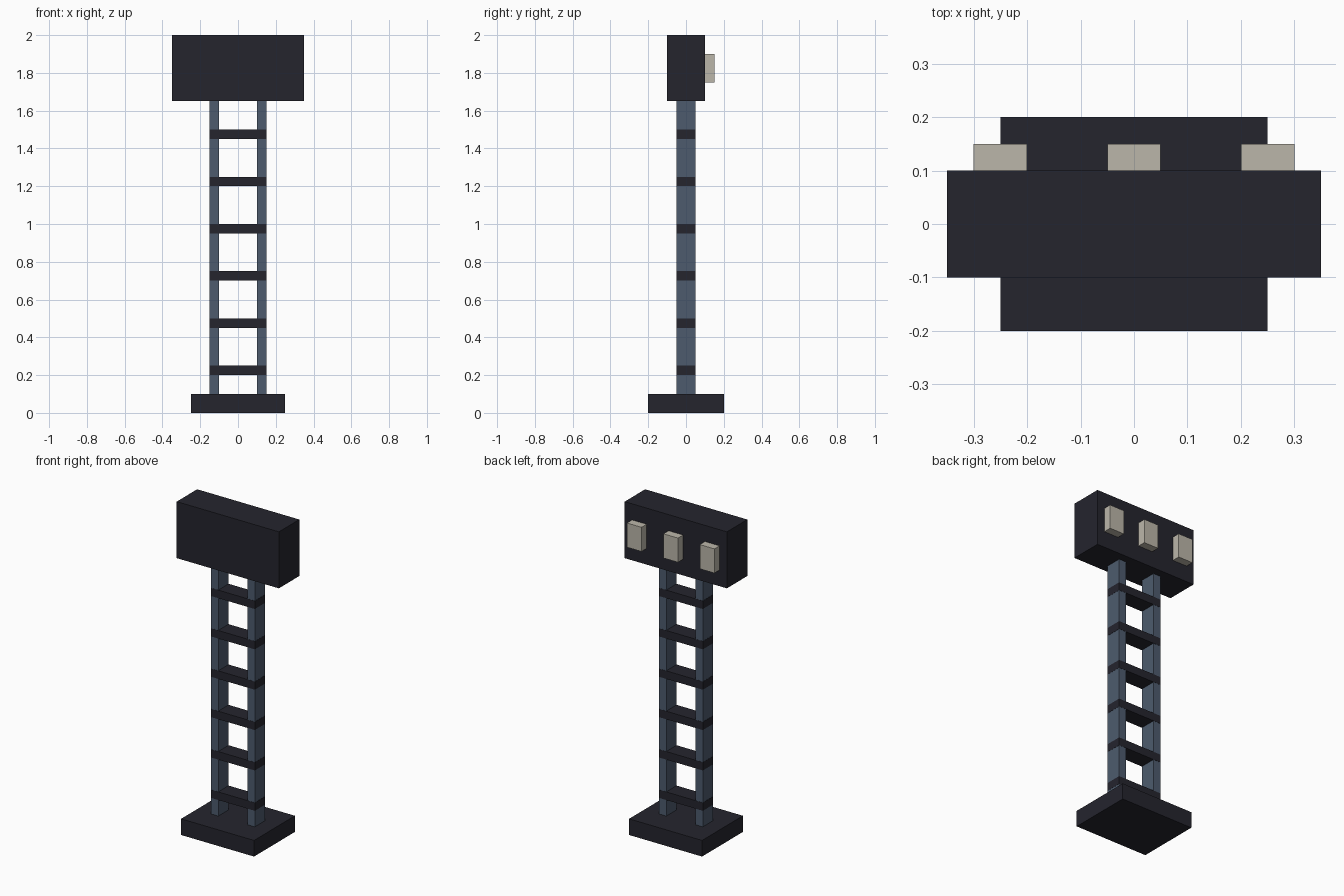
import bpy

old = bpy.data.objects.get("Cube")
if old:
    bpy.data.objects.remove(old, do_unlink=True)


def material(name, rgb):
    mat = bpy.data.materials.new(name)
    mat.use_nodes = True
    color = (*rgb, 1)
    mat.diffuse_color = color
    mat.node_tree.nodes["Principled BSDF"].inputs["Base Color"].default_value = color
    return mat


dark = material("dark_navy", (0.018, 0.018, 0.027))
steel = material("slate_blue", (0.075, 0.105, 0.155))
cream = material("warm_cream", (0.50, 0.47, 0.40))


def box(name, size, center, mat):
    bpy.ops.mesh.primitive_cube_add(size=1, location=center)
    obj = bpy.context.object
    obj.name = name
    obj.scale = size
    bpy.ops.object.transform_apply(location=False, rotation=False, scale=True)
    obj.data.materials.append(mat)
    return obj


# Foot slab and sign panel
box("base", (0.5, 0.4, 0.1), (0, 0, 0.05), dark)
box("panel", (0.7, 0.2, 0.35), (0, 0, 1.825), dark)

# Twin uprights
for side, x in (("left", 0.125), ("right", -0.125)):
    box(f"{side}_post", (0.05, 0.1, 1.55), (x, 0, 0.875), steel)

# Rungs wrap the posts by a hair so their faces stay clean
for i in range(6):
    box(f"rung_{i + 1}", (0.302, 0.102, 0.05), (0, 0, 0.225 + 0.25 * i), dark)

# Lamps on the back of the panel
for side, x in (("left", 0.25), ("middle", 0), ("right", -0.25)):
    box(f"{side}_lamp", (0.1, 0.05, 0.15), (x, 0.125, 1.825), cream)
